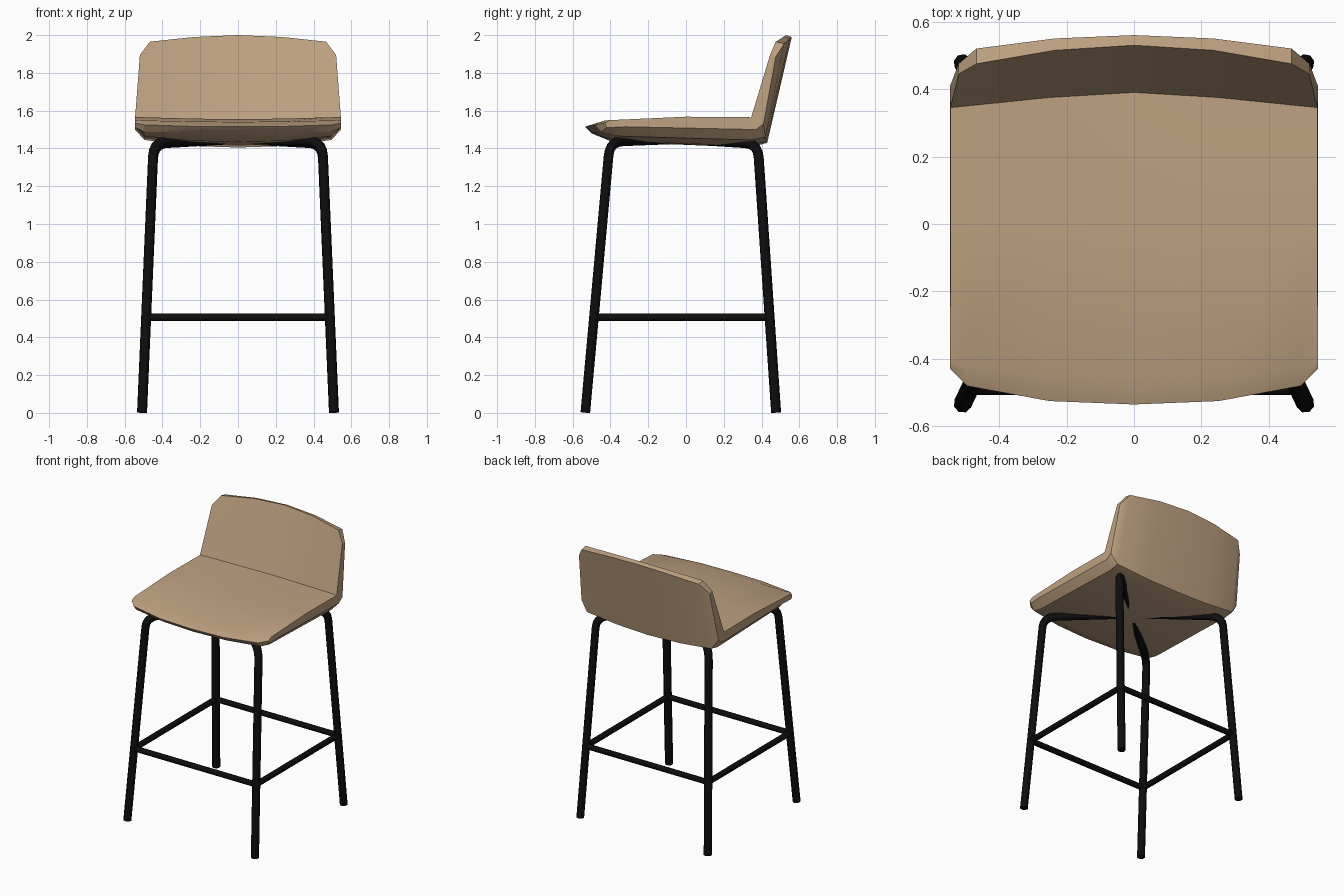
import bpy
import bmesh
from math import radians
from mathutils import Vector

cube = bpy.data.objects.get("Cube")
if cube:
    bpy.data.objects.remove(cube, do_unlink=True)


def material(name, rgb, roughness):
    mat = bpy.data.materials.new(name)
    mat.use_nodes = True
    mat.diffuse_color = (*rgb, 1)
    bsdf = mat.node_tree.nodes["Principled BSDF"]
    bsdf.inputs["Base Color"].default_value = (*rgb, 1)
    bsdf.inputs["Roughness"].default_value = roughness
    return mat


tan = material("tan shell", (0.52, 0.36, 0.22), 0.6)
black = material("black metal", (0.004, 0.004, 0.004), 0.5)


def tube(name, points, radius):
    """Eight-sided capped tube along a path."""
    curve = bpy.data.curves.new(name, "CURVE")
    curve.dimensions = "3D"
    curve.bevel_depth = radius
    curve.bevel_resolution = 2
    curve.use_fill_caps = True
    spline = curve.splines.new("POLY")
    spline.points.add(len(points) - 1)
    for p, co in zip(spline.points, points):
        p.co = (*co, 1)
    curve.materials.append(black)
    obj = bpy.data.objects.new(name, curve)
    bpy.context.collection.objects.link(obj)


# Seat shell: side profiles (y, z) from the centre out to the rim.
# Order: front lip, seat top, crease, back top, back heel, underside
centre = [(-.535, 1.515), (-.45, 1.54), (0, 1.555), (.39, 1.55), (.53, 2),
          (.56, 1.99), (.43, 1.43), (.34, 1.405), (-.39, 1.435), (-.5, 1.48)]
middle = [(-.525, 1.517), (-.445, 1.543), (0, 1.558), (.375, 1.555), (.515, 1.99),
          (.55, 1.98), (.425, 1.437), (.335, 1.413), (-.38, 1.44), (-.49, 1.482)]
shoulder = [(-.48, 1.525), (-.43, 1.548), (0, 1.565), (.35, 1.565), (.475, 1.965),
            (.52, 1.955), (.42, 1.46), (.35, 1.445), (-.35, 1.465), (-.45, 1.488)]
rim = [(-.43, 1.535), (-.40, 1.55), (0, 1.568), (.345, 1.565), (.445, 1.895),
       (.475, 1.885), (.41, 1.53), (.37, 1.50), (-.32, 1.515), (-.42, 1.51)]
half = [(.25, middle), (.495, shoulder), (.545, rim)]
stations = [(-x, p) for x, p in reversed(half)] + [(0, centre)] + half

bm = bmesh.new()
rings = []
for x, profile in stations:
    # The backrest narrows slightly towards its top
    rings.append([bm.verts.new((x * (1 - .14 * max(0, z - 1.56)), y, z)) for y, z in profile])
n = len(centre)
for a, b in zip(rings, rings[1:]):
    for i in range(n):
        j = (i + 1) % n
        bm.faces.new((a[i], a[j], b[j], b[i]))
# Close each side with a strip of quads
for ring in (rings[0], rings[-1]):
    for i in range(n // 2 - 1):
        bm.faces.new((ring[i], ring[i + 1], ring[n - 2 - i], ring[n - 1 - i]))
bmesh.ops.recalc_face_normals(bm, faces=bm.faces)
mesh = bpy.data.meshes.new("seat_shell")
bm.to_mesh(mesh)
bm.free()
mesh.materials.append(tan)
shell = bpy.data.objects.new("seat_shell", mesh)
bpy.context.collection.objects.link(shell)
bpy.context.view_layer.objects.active = shell
shell.select_set(True)
bpy.ops.object.shade_smooth_by_angle(angle=radians(30))

# Legs: splayed, bent at the top into a bar running to the seat centre
hub = Vector((0, -.02, 1.45))
joints = {}
for side, sx in (("left", 1), ("right", -1)):
    for end, foot_y, knee_y, lift in (("front", -.533, -.41, 0), ("back", .477, .385, -.01)):
        foot = Vector((sx * .508, foot_y, .002))
        knee = Vector((sx * .45, knee_y, 1.36 + lift))
        corner = knee + (knee - foot) * .055
        inner = corner.lerp(hub, .16)
        bend = []
        for k in range(6):
            t = k / 5
            bend.append(knee.lerp(corner, t).lerp(corner.lerp(inner, t), t))
        tube(f"{end}_{side}_leg", [foot, *bend, hub], .027)
        joints[end, side] = foot.lerp(knee, .505 / knee.z)

# Footrest bars joining neighbouring legs
for name, a, b in (
    ("front_footrest", ("front", "left"), ("front", "right")),
    ("back_footrest", ("back", "left"), ("back", "right")),
    ("left_footrest", ("front", "left"), ("back", "left")),
    ("right_footrest", ("front", "right"), ("back", "right")),
):
    tube(name, [joints[a], joints[b]], .02)
